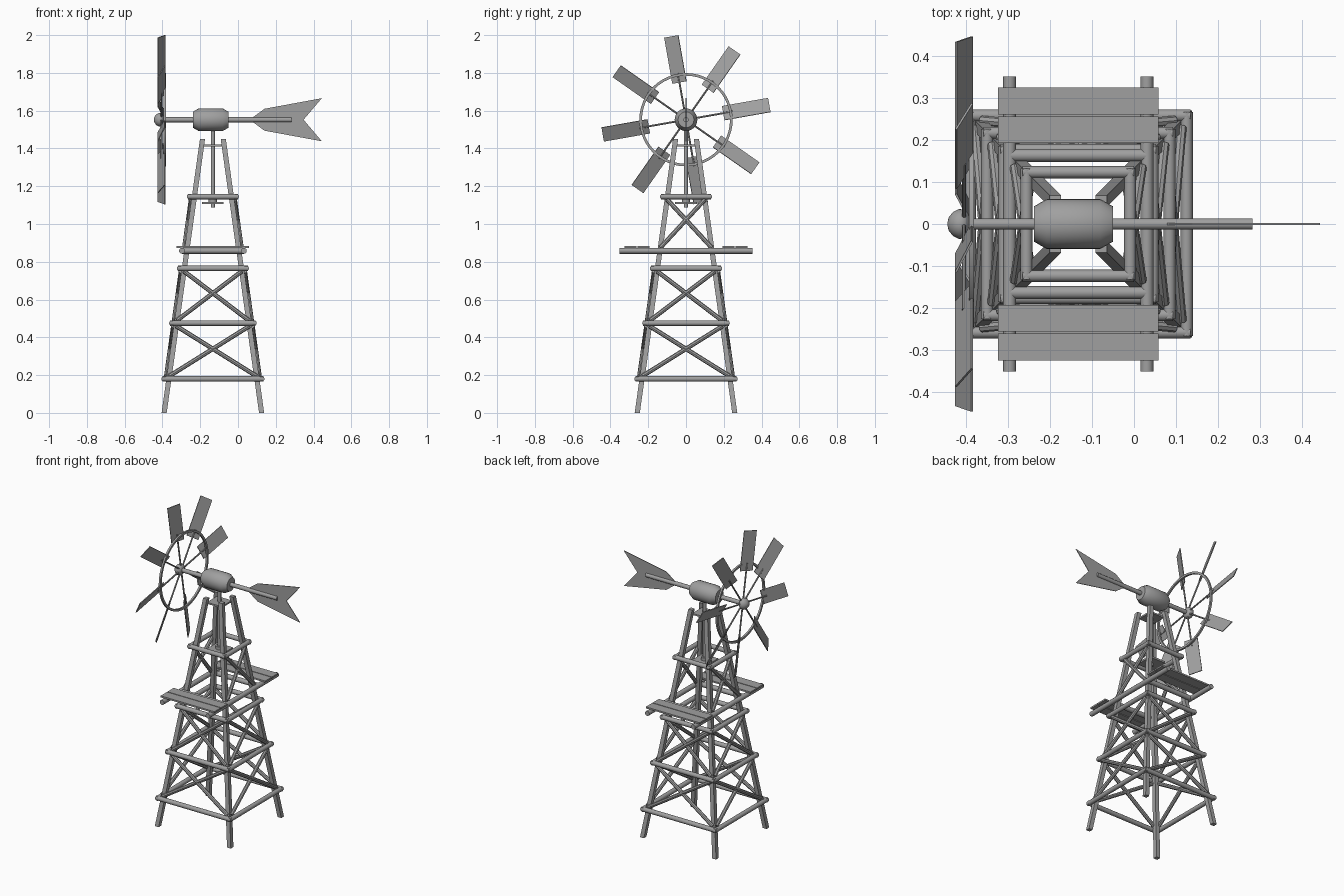
import bpy, bmesh, math
from mathutils import Vector, Matrix

cube = bpy.data.objects.get("Cube")
if cube:
    bpy.data.objects.remove(cube, do_unlink=True)

grey = bpy.data.materials.new("plain grey")
grey.use_nodes = True
colour = (0.35, 0.35, 0.35, 1)
grey.diffuse_color = colour
grey.node_tree.nodes["Principled BSDF"].inputs["Base Color"].default_value = colour

CX = -0.133      # tower axis
HUB_Z = 1.552    # rotor axis height
ROTOR_X = -0.406


def finish(name, bm, smooth=False):
    bmesh.ops.recalc_face_normals(bm, faces=bm.faces)
    mesh = bpy.data.meshes.new(name)
    bm.to_mesh(mesh)
    bm.free()
    mesh.materials.append(grey)
    ob = bpy.data.objects.new(name, mesh)
    bpy.context.collection.objects.link(ob)
    if smooth:
        bpy.ops.object.select_all(action='DESELECT')
        ob.select_set(True)
        bpy.context.view_layer.objects.active = ob
        bpy.ops.object.shade_smooth_by_angle(angle=math.radians(40))
    return ob


def rod(name, p, q, r, sides=12):
    p, q = Vector(p), Vector(q)
    d = q - p
    m = Matrix.Translation((p + q) / 2) @ d.to_track_quat('Z', 'Y').to_matrix().to_4x4()
    bm = bmesh.new()
    bmesh.ops.create_cone(bm, cap_ends=True, segments=sides, radius1=r, radius2=r,
                          depth=d.length, matrix=m)
    return finish(name, bm, True)


def box(name, centre, size, turn=Matrix()):
    bm = bmesh.new()
    bmesh.ops.create_cube(bm, size=1, matrix=Matrix.Translation(centre) @ turn @ Matrix.Diagonal((*size, 1)))
    return finish(name, bm)


def lathe_x(name, profile, sides=24):
    # Revolve (x, radius) pairs round the rotor axis
    bm = bmesh.new()
    verts = [bm.verts.new((x, 0, r)) for x, r in profile]
    edges = [bm.edges.new(pair) for pair in zip(verts, verts[1:])]
    bmesh.ops.spin(bm, geom=verts + edges, cent=(0, 0, 0), axis=(1, 0, 0),
                   angle=math.tau, steps=sides)
    bmesh.ops.remove_doubles(bm, verts=bm.verts, dist=0.0001)
    ob = finish(name, bm, True)
    ob.location.z = HUB_Z
    return ob


def half(z):
    # Half spacing of the legs at a height
    return 0.258 - 0.14 * z


def on_face(side, u, out, z):
    # Point on one of the four tower faces: u along it, out from the axis
    x, y = [(u, -out), (out, u), (-u, out), (-out, -u)][side]
    return (CX + x, y, z)


# Four leaning square legs
for sx in (-1, 1):
    for sy in (-1, 1):
        bm = bmesh.new()
        bmesh.ops.create_cube(bm, size=1)
        for v in bm.verts:
            z = 0 if v.co.z < 0 else 1.45
            v.co = (CX + sx * half(z) + v.co.x * 0.027, sy * half(z) + v.co.y * 0.027, z)
        finish("leg", bm)

# Horizontal rails and cross braces round the tower
for side in range(4):
    for z in (0.18, 0.475, 0.765, 1.145):
        u, out = half(z) + 0.035, half(z) + 0.026
        rod("rail", on_face(side, -u, out, z), on_face(side, u, out, z), 0.0145)
    panels = [(0.195, 0.46), (0.49, 0.75)]
    if side % 2:
        panels.append((0.875, 1.13))
    for low, high in panels:
        for s in (-1, 1):
            rod("cross_brace", on_face(side, s * half(low), half(low) + 0.016, low),
                on_face(side, -s * half(high), half(high) + 0.016, high), 0.012, 8)

# Platform beams and planks
z = 0.858
out = half(z) + 0.026
for s in (-1, 1):
    rod("platform_beam", (CX + s * out, -0.352, z), (CX + s * out, 0.352, z), 0.0155)
    rod("platform_cross_beam", (CX - out, s * out, z), (CX + out, s * out, z), 0.0155)
    for y in (0.225, 0.294):
        box("platform_plank", (CX, s * y, 0.879), (0.384, 0.064, 0.01))

# Bearing plates and vertical shaft
box("top_plate", (CX, 0, 1.416), (0.105, 0.105, 0.01))
box("lower_plate", (CX, 0, 1.111), (0.115, 0.115, 0.012))
rod("lower_bearing", (CX, 0, 1.11), (CX, 0, 1.136), 0.022)
rod("vertical_shaft", (CX, 0, 1.088), (CX, 0, 1.52), 0.011)

# Gearbox, rotor shaft and tail boom
lathe_x("gearbox", [(-0.239, 0), (-0.239, 0.042), (-0.208, 0.06), (-0.081, 0.06),
                    (-0.05, 0.042), (-0.05, 0)])
rod("rotor_shaft_and_tail_boom", (-0.41, 0, HUB_Z), (0.283, 0, HUB_Z), 0.0135)

# Swallow-tailed vane
outline = [(0.078, 0.012), (0.14, 0.058), (0.444, 0.114), (0.347, 0)]
outline += [(x, -h) for x, h in reversed(outline[:3])]
bm = bmesh.new()
face = bm.faces.new([bm.verts.new((x, -0.002, HUB_Z + h)) for x, h in outline])
new = bmesh.ops.extrude_face_region(bm, geom=[face])["geom"]
bmesh.ops.translate(bm, vec=(0, 0.004, 0), verts=[g for g in new if isinstance(g, bmesh.types.BMVert)])
finish("tail_vane", bm)

# Domed hub
lathe_x("rotor_hub", [(-0.446, 0), (-0.443, 0.015), (-0.432, 0.029), (-0.418, 0.036),
                      (-0.404, 0.034), (-0.395, 0.024), (-0.39, 0)])

# Eight pitched blades on spokes
for i in range(8):
    a = math.radians(10 + 45 * i)
    d = Vector((0, math.cos(a), math.sin(a)))
    hub = Vector((ROTOR_X, 0, HUB_Z))
    rod("spoke", hub, hub + d * 0.25, 0.005, 8)
    turn = Matrix.Rotation(a, 4, 'X') @ Matrix.Rotation(math.radians(-27), 4, 'Y')
    box("blade", hub + d * 0.324, (0.005, 0.248, 0.084), turn)

# Flat ring joining the blades
lathe_x("rotor_ring", [(-0.394, 0.233), (-0.394, 0.247), (-0.382, 0.247),
                       (-0.382, 0.233), (-0.394, 0.233)], 48)
